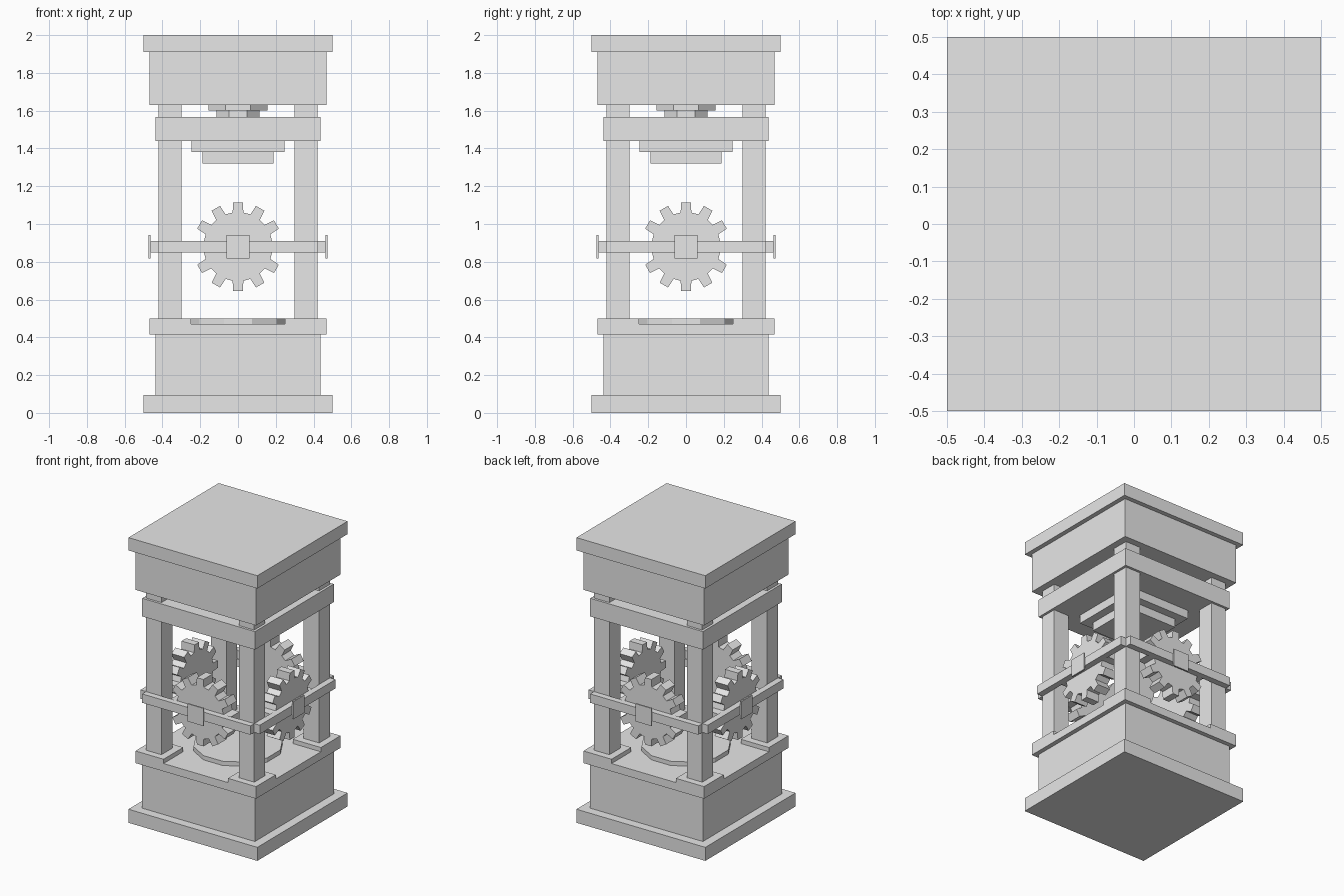
import bpy
import bmesh
from math import sin, cos, pi, radians
from mathutils import Matrix

cube = bpy.data.objects.get("Cube")
if cube:
    bpy.data.objects.remove(cube, do_unlink=True)

stone = bpy.data.materials.new("plain_grey")
stone.use_nodes = True
grey = (0.8, 0.8, 0.8, 1)
stone.diffuse_color = grey
stone.node_tree.nodes["Principled BSDF"].inputs["Base Color"].default_value = grey


def prism(name, outline, z0, z1, matrix=Matrix()):
    """Extrude a flat outline from z0 to z1, then place it."""
    bm = bmesh.new()
    face = bm.faces.new([bm.verts.new((x, y, z0)) for x, y in outline])
    top = bmesh.ops.extrude_face_region(bm, geom=[face])["geom"]
    verts = [v for v in top if isinstance(v, bmesh.types.BMVert)]
    bmesh.ops.translate(bm, vec=(0, 0, z1 - z0), verts=verts)
    bmesh.ops.transform(bm, matrix=matrix, verts=bm.verts)
    bmesh.ops.recalc_face_normals(bm, faces=bm.faces)
    mesh = bpy.data.meshes.new(name)
    bm.to_mesh(mesh)
    bm.free()
    mesh.materials.append(stone)
    obj = bpy.data.objects.new(name, mesh)
    bpy.context.collection.objects.link(obj)
    return obj


def rect(x0, x1, y0, y1):
    return [(x0, y0), (x1, y0), (x1, y1), (x0, y1)]


def slab(name, half, z0, z1):
    return prism(name, rect(-half, half, -half, half), z0, z1)


def disc(name, radius, sides, z0, z1):
    angles = [(i + 0.5) * 2 * pi / sides for i in range(sides)]
    return prism(name, [(radius * cos(a), radius * sin(a)) for a in angles], z0, z1)


def gear_outline(teeth, root, tip):
    points = []
    for i in range(teeth):
        for radius, offset in ((root, -9), (tip, -6.2), (tip, 6.2), (root, 9)):
            a = 2 * pi * i / teeth + radians(offset)
            points.append((radius * cos(a), radius * sin(a)))
    return points


# Base, upper platform and roof
slab("plinth", 0.5, 0, 0.095)
slab("base_block", 0.437, 0.095, 0.415)
slab("base_ledge", 0.468, 0.415, 0.47)
disc("floor_disc", 0.287, 12, 0.47, 0.5)
slab("lower_hanging_plate", 0.188, 1.32, 1.38)
slab("upper_hanging_plate", 0.247, 1.38, 1.44)
slab("platform", 0.437, 1.44, 1.567)
disc("lower_neck", 0.122, 8, 1.567, 1.6)
disc("upper_neck", 0.17, 8, 1.6, 1.63)
slab("roof_block", 0.468, 1.63, 1.91)
slab("roof_cap", 0.5, 1.91, 2.0)

# Four of each corner and side part
gear_shape = gear_outline(12, 0.183, 0.236)
upright = Matrix.Translation((0, 0, 0.88)) @ Matrix.Rotation(pi / 2, 4, "X")
for i, side in enumerate(("front", "left", "back", "right")):
    turn = Matrix.Rotation(i * pi / 2, 4, "Z")
    prism(f"corner_foot_{i + 1}", rect(0.25, 0.468, 0.25, 0.468), 0.47, 0.5, turn)
    prism(f"corner_post_{i + 1}", rect(0.3, 0.42, 0.3, 0.42), 0.5, 1.63, turn)
    facing = turn @ upright
    prism(f"{side}_gear", gear_shape, 0.32, 0.42, facing)
    prism(f"{side}_bar", rect(-0.42, 0.42, -0.031, 0.031), 0.42, 0.463, facing)
    prism(f"{side}_hub", rect(-0.062, 0.062, -0.062, 0.062), 0.463, 0.473, facing)
